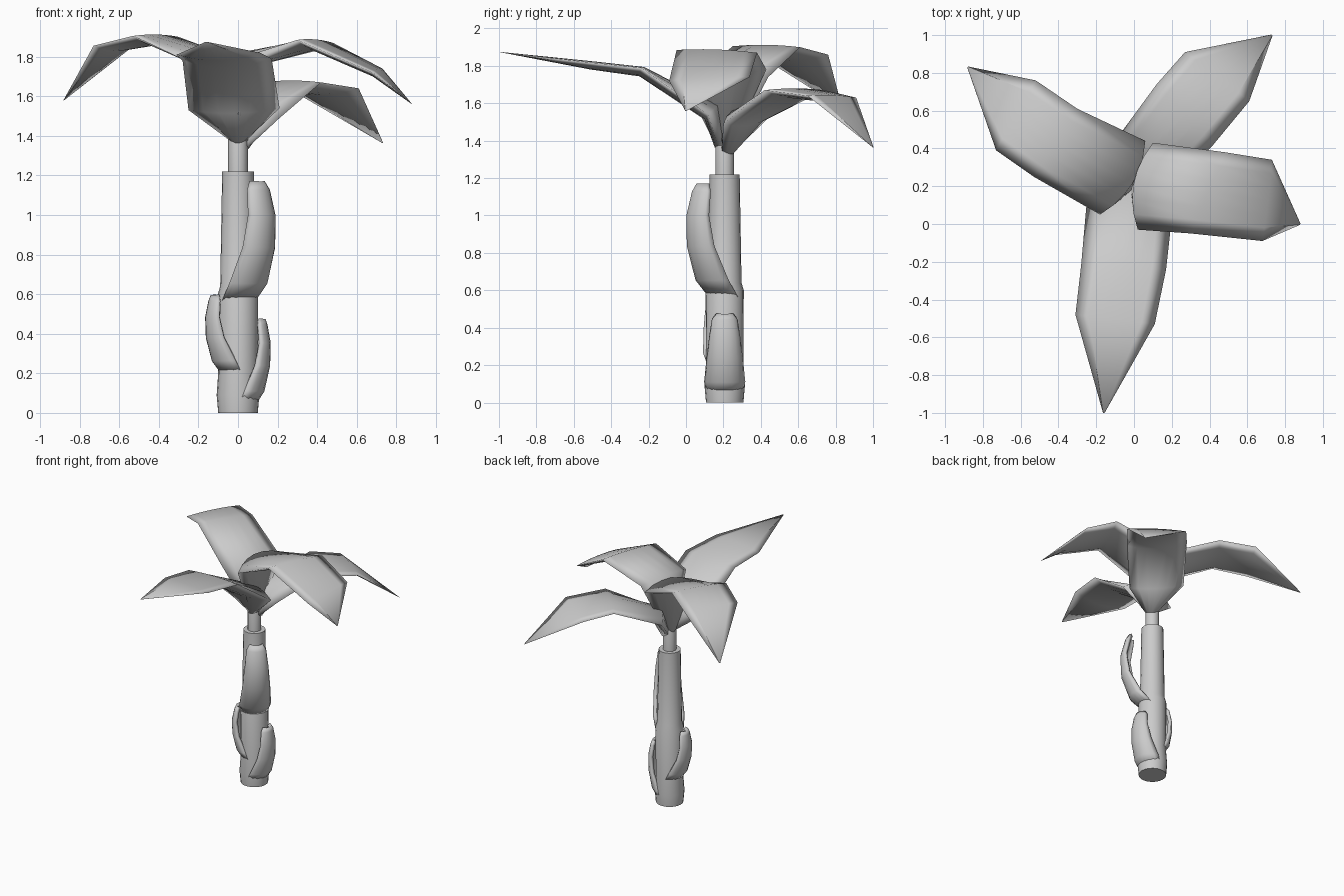
import bpy
import math
from mathutils import Vector

if "Cube" in bpy.data.objects:
    bpy.data.objects.remove(bpy.data.objects["Cube"], do_unlink=True)

AXIS = Vector((0, 0.207, 0))

grey = bpy.data.materials.new("plain_grey")
grey.use_nodes = True
grey.diffuse_color = (0.6, 0.6, 0.6, 1)
grey.node_tree.nodes["Principled BSDF"].inputs["Base Color"].default_value = (0.6, 0.6, 0.6, 1)


def skin_rows(name, rows, closed=True, thickness=0, smooth_angle=60):
    """Join equal rows of points into a smooth shaded surface."""
    n = len(rows[0])
    verts = [p for row in rows for p in row]
    faces = []
    for i in range(len(rows) - 1):
        for j in range(n if closed else n - 1):
            k = (j + 1) % n
            faces.append((i * n + j, i * n + k, (i + 1) * n + k, (i + 1) * n + j))
    if closed:
        faces.append(tuple(reversed(range(n))))
        faces.append(tuple(range(len(verts) - n, len(verts))))
    mesh = bpy.data.meshes.new(name)
    mesh.from_pydata(verts, [], faces)
    mesh.materials.append(grey)
    obj = bpy.data.objects.new(name, mesh)
    bpy.context.collection.objects.link(obj)
    if thickness:
        solid = obj.modifiers.new("thickness", "SOLIDIFY")
        solid.thickness = thickness
        solid.offset = 0
    bpy.ops.object.select_all(action="DESELECT")
    obj.select_set(True)
    bpy.context.view_layer.objects.active = obj
    bpy.ops.object.shade_smooth_by_angle(angle=math.radians(smooth_angle))


def lathe(name, profile, sides=20):
    rows = []
    for radius, z in profile:
        turn = [2 * math.pi * k / sides for k in range(sides)]
        rows.append([AXIS + Vector((radius * math.cos(a), radius * math.sin(a), z)) for a in turn])
    skin_rows(name, rows)


def sheath(name, azimuth, bottom, height, lean, width):
    """Curled leaf base that hugs the trunk and peels away upward."""
    a = math.radians(azimuth)
    out = Vector((math.cos(a), math.sin(a), 0))
    side = Vector((-out.y, out.x, 0))
    # height share, outward share, width share, curl depth
    shape = [(0, -0.15, 0.95, 0.09), (0.15, 0.5, 1.1, 0.1), (0.45, 0.95, 0.95, 0.07),
             (0.72, 1, 0.8, 0.05), (0.93, 0.75, 0.65, 0.04), (1, 0.6, 0.4, 0.03)]
    rows = []
    for h, o, w, depth in shape:
        row = []
        for k in range(-4, 5):
            t = math.radians(k * 21)
            reach = 0.09 + lean * o - depth * (1 - math.cos(t))
            row.append(AXIS + out * reach + side * (width * w * math.sin(t))
                       + Vector((0, 0, bottom + height * h)))
        rows.append(row)
    skin_rows(name, rows, closed=False, thickness=0.025)


def frond(name, neck, pairs, tip):
    """Solid lens shaped blade through pairs of edge points, from neck to tip."""
    neck, tip = Vector(neck), Vector(tip)
    pairs = [(Vector(l), Vector(r)) for l, r in pairs]
    across = (pairs[0][1] - pairs[0][0]).normalized() * 0.045
    pairs = [(neck - across, neck + across)] + pairs
    mids = [(l + r) / 2 for l, r in pairs] + [tip]
    rises = [0.03, 0.08, 0.01, 0.01]
    sags = [0.04, 0.03, 0.045, 0.035]
    rows = []
    for i, (l, r) in enumerate(pairs):
        along = mids[i + 1] - mids[max(i - 1, 0)]
        up = (r - l).cross(along).normalized()
        row = []
        for k in range(12):
            t = k / 6 if k <= 6 else (12 - k) / 6
            swell = rises[i] if k <= 6 else -sags[i]
            row.append(l.lerp(r, t) + up * swell * (1 - (2 * t - 1) ** 2))
        rows.append(row)
    rows.append([tip + (p - mids[3]) * 0.02 for p in rows[-1]])
    skin_rows(name, rows, smooth_angle=180)


# Trunk and the slim stem above it
lathe("trunk", [(0.1, 0), (0.108, 0.09), (0.1, 0.2), (0.102, 0.6), (0.09, 0.64), (0.08, 1.22)])
lathe("stem", [(0.05, 1.2), (0.05, 1.38), (0.035, 1.44)], 12)

# Peeling sheaths
sheath("upper_sheath", -50, 0.57, 0.595, 0.132, 0.095)
sheath("left_sheath", 0, 0.05, 0.42, 0.063, 0.09)
sheath("right_sheath", 192, 0.21, 0.38, 0.065, 0.09)

# Crown blades: edge pairs are listed left to right, looking outward
frond("front_frond", (0, 0.19, 1.38),
      [((0.21, 0.12, 1.54), (-0.25, 0.12, 1.53)),
       ((0.17, -0.24, 1.79), (-0.28, -0.22, 1.78)),
       ((0.11, -0.53, 1.82), (-0.31, -0.48, 1.81))],
      (-0.16, -1, 1.875))
frond("back_frond", (0.02, 0.22, 1.35),
      [((-0.1, 0.44, 1.52), (0.21, 0.2, 1.49)),
       ((0.12, 0.74, 1.67), (0.42, 0.42, 1.67)),
       ((0.27, 0.91, 1.63), (0.61, 0.65, 1.64))],
      (0.73, 1, 1.365))
frond("right_frond", (-0.01, 0.21, 1.38),
      [((-0.18, 0.05, 1.74), (0.06, 0.44, 1.74)),
       ((-0.53, 0.25, 1.905), (-0.3, 0.61, 1.9)),
       ((-0.73, 0.39, 1.855), (-0.52, 0.76, 1.86))],
      (-0.88, 0.83, 1.58))
frond("left_frond", (0.01, 0.2, 1.38),
      [((0.1, 0.43, 1.78), (0.02, -0.03, 1.76)),
       ((0.48, 0.38, 1.87), (0.3, -0.05, 1.885)),
       ((0.73, 0.34, 1.74), (0.68, -0.09, 1.72))],
      (0.88, 0, 1.56))
